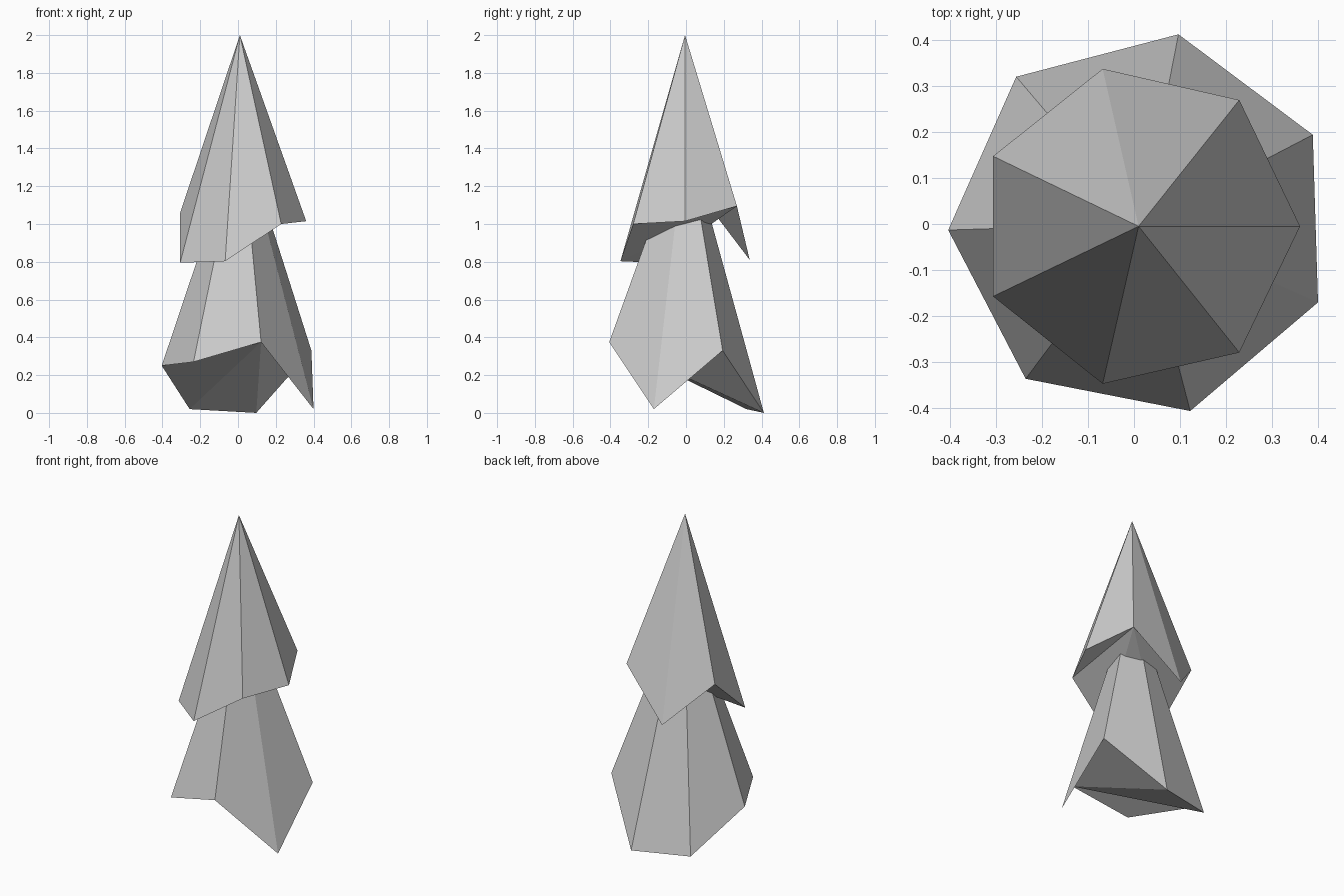
import bpy
from math import cos, sin, radians, tau

if "Cube" in bpy.data.objects:
    bpy.data.objects.remove(bpy.data.objects["Cube"])


def ragged_cone(name, centre, radius, start_deg, rim_heights, tip_z):
    """Faceted cone with an uneven rim; the underside fans from the highest rim point."""
    n = len(rim_heights)
    cx, cy = centre
    verts = []
    for i, z in enumerate(rim_heights):
        a = radians(start_deg) + tau * i / n
        verts.append((cx + radius * cos(a), cy + radius * sin(a), z))
    verts.append((cx, cy, tip_z))

    sides = [(i, (i + 1) % n, n) for i in range(n)]
    hub = rim_heights.index(max(rim_heights))
    underside = [(hub, (hub + k + 1) % n, (hub + k) % n) for k in range(1, n - 1)]

    mesh = bpy.data.meshes.new(name)
    mesh.from_pydata(verts, [], sides + underside)
    mesh.update()
    obj = bpy.data.objects.new(name, mesh)
    bpy.context.collection.objects.link(obj)
    return obj


# Lower tier, its tip hidden inside the upper one
ragged_cone("lower_tier", (0.016, 0.0), 0.42, 27.5,
            [0.33, 0.0, 0.02, 0.25, 0.27, 0.375, 0.02], 1.5)

# Upper tier with the visible tip
ragged_cone("upper_tier", (0.01, -0.005), 0.351, 0,
            [1.015, 1.095, 0.81, 1.06, 0.795, 0.803, 1.0], 2.0)
